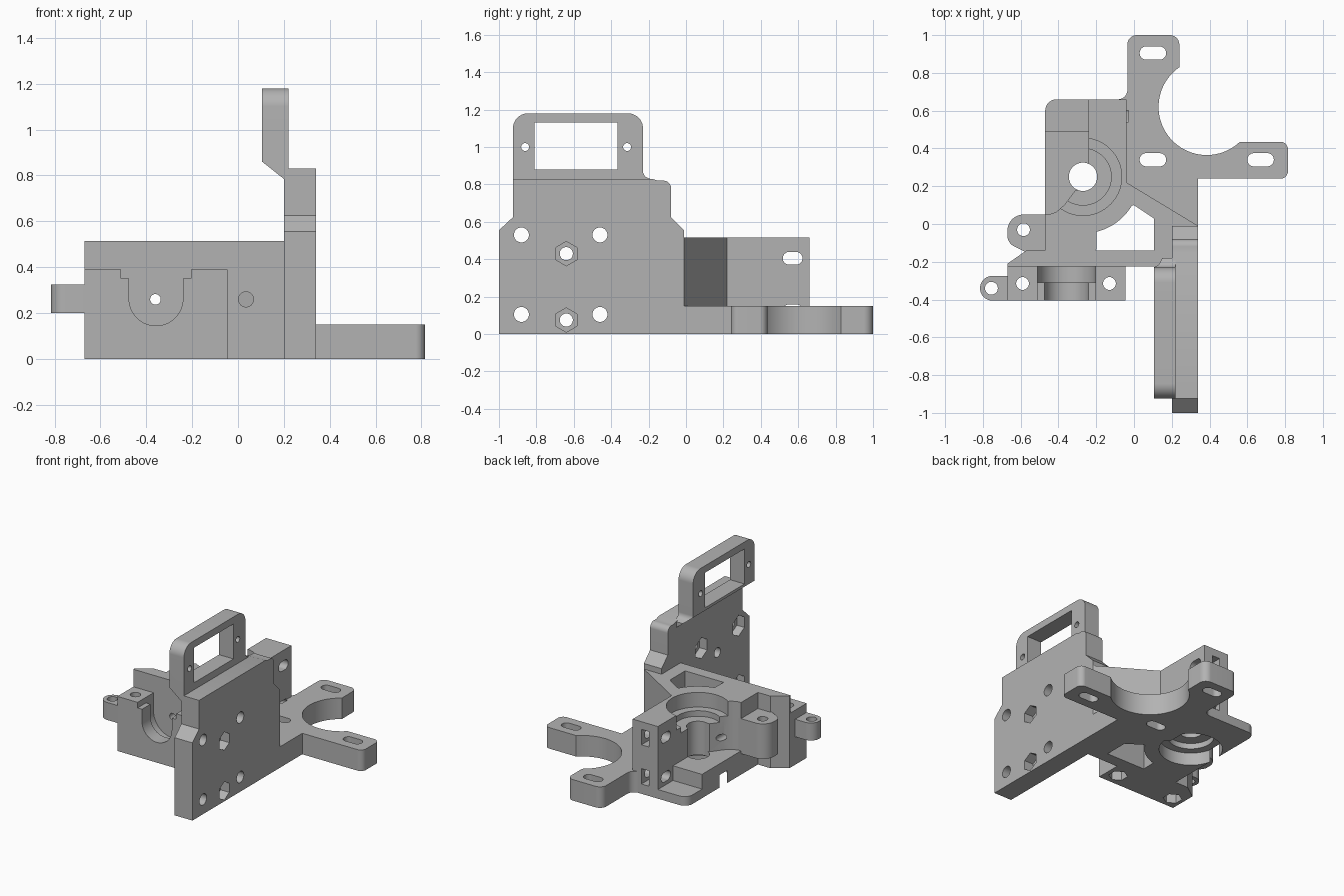
import bpy, bmesh, math
from mathutils import Vector

if "Cube" in bpy.data.objects:
    bpy.data.objects.remove(bpy.data.objects["Cube"])

grey = bpy.data.materials.new("plain grey")
grey.use_nodes = True
colour = (0.45, 0.45, 0.45, 1)
grey.diffuse_color = colour
grey.node_tree.nodes["Principled BSDF"].inputs["Base Color"].default_value = colour


def outline(points, steps=12):
    """Polygon whose corners may carry a fillet radius as third value."""
    result = []
    for i, point in enumerate(points):
        p = Vector(point[:2])
        if len(point) == 2:
            result.append(p)
            continue
        r = point[2]
        a = (Vector(points[i - 1][:2]) - p).normalized()
        b = (Vector(points[(i + 1) % len(points)][:2]) - p).normalized()
        half = a.angle(b) / 2
        centre = p + (a + b).normalized() * r / math.sin(half)
        start = p + a * r / math.tan(half) - centre
        end = p + b * r / math.tan(half) - centre
        for k in range(steps + 1):
            result.append(centre + start.lerp(end, k / steps).normalized() * r)
    return result


def arc(cx, cy, r, start, end, steps):
    angles = [math.radians(start + (end - start) * k / steps) for k in range(steps + 1)]
    return [(cx + r * math.cos(t), cy + r * math.sin(t)) for t in angles]


def prism(name, points, axis, low, high):
    """Extrude an outline along an axis; x uses (y, z), y uses (x, z), z uses (x, y)."""
    place = {"x": lambda p, w: (w, p[0], p[1]),
             "y": lambda p, w: (p[0], w, p[1]),
             "z": lambda p, w: (p[0], p[1], w)}[axis]
    bm = bmesh.new()
    pts = outline(points)
    bottom = [bm.verts.new(place(p, low)) for p in pts]
    top = [bm.verts.new(place(p, high)) for p in pts]
    bm.faces.new(bottom)
    bm.faces.new(top)
    for i in range(len(pts)):
        j = (i + 1) % len(pts)
        bm.faces.new((bottom[i], bottom[j], top[j], top[i]))
    bmesh.ops.recalc_face_normals(bm, faces=bm.faces)
    mesh = bpy.data.meshes.new(name)
    bm.to_mesh(mesh)
    bm.free()
    mesh.materials.append(grey)
    obj = bpy.data.objects.new(name, mesh)
    bpy.context.collection.objects.link(obj)
    return obj


def hole(axis, u, v, r, low, high, sides=32):
    turn = 90 if sides == 6 else 0
    return prism("cutter", arc(u, v, r, turn, turn + 360, sides)[:-1], axis, low, high)


def box(axis, u0, u1, v0, v1, low, high, r=None):
    corners = [(u0, v0), (u1, v0), (u1, v1), (u0, v1)]
    if r:
        corners = [c + (r,) for c in corners]
    return prism("cutter", corners, axis, low, high)


def slot(axis, u, v, length, width, low, high):
    return box(axis, u - length / 2, u + length / 2, v - width / 2, v + width / 2,
               low, high, width * 0.49)


def cut(obj, cutters):
    for cutter in cutters:
        mod = obj.modifiers.new("cut", "BOOLEAN")
        mod.operation, mod.solver, mod.object = "DIFFERENCE", "EXACT", cutter
        graph = bpy.context.evaluated_depsgraph_get()
        mesh = bpy.data.meshes.new_from_object(obj.evaluated_get(graph))
        obj.modifiers.clear()
        obj.data = mesh
        bpy.data.objects.remove(cutter)


# Tall side plate with bolt holes and nut traps
plate = prism("side_plate", [(-1, 0), (-.01, 0), (-.01, .555), (-.08, .625), (-.08, .82, .04),
                             (-.15, .82), (-.18, .83), (-.925, .83), (-.925, .625), (-1, .555)],
              "x", .2, .34)
cutters = []
for z in (.53, .105):
    for y in (-.88, -.46):
        cutters += [hole("x", y, z, .04, .1, .4), hole("x", y, z, .075, .1, .26, 6)]
for z in (.43, .075):
    cutters += [hole("x", -.64, z, .035, .1, .4), hole("x", -.64, z, .065, .27, .4, 6)]
cut(plate, cutters)

# Upright rectangular frame with a sloping underside
frame = prism("upright_frame", [(-.925, .78), (-.18, .78), (-.18, .825), (-.23, .845, .04),
                                (-.23, 1.18, .08), (-.925, 1.18, .08)], "x", .105, .22)
cut(frame, [box("x", -.81, -.365, .88, 1.13, 0, .4),
            hole("x", -.86, 1, .021, 0, .4), hole("x", -.315, 1, .021, 0, .4),
            prism("cutter", [(.05, .904), (.2, .785), (.2, .7), (.05, .7)], "y", -1.1, .1)])

# Motor mount with two arms around a large round opening
mount = prism("motor_mount",
              [(.34, -.01), (.34, .24), (.815, .24, .04), (.815, .435, .04), (.56, .435)]
              + arc(.385, .62, .255, -46, -235, 40)
              + [(.24, .83), (.24, 1, .05), (-.035, 1, .05), (-.035, .66, .05),
                 (-.1, .66), (-.1, .25), (-.04, .21)], "z", 0, .15)
cut(mount, [slot("z", x, y, .14, .07, -.1, .3) for x, y in ((.1, .905), (.1, .34), (.67, .34))]
    + [slot("x", .57, .12, .1, .065, -.3, -.03)])

# Main body with bearing seat, open side and through window
body = prism("main_body",
             [(.2, -.225), (.2, -.01), (.34, -.01), (-.04, .22), (-.04, .66), (-.47, .66, .06),
              (-.47, -.14), (-.57, -.14), (-.67, -.21), (-.67, -.225)], "z", 0, .515)
gx, gy = -.27, .25
open_side = [(-.6, .05), (-.45, .05), (-.41, .065), (-.37, .1), (-.31, .18), (-.24, .18)]
cutters = [
    prism("cutter", open_side + [(-.24, .8), (-.6, .8)], "z", .17, .7),
    box("z", -.6, -.24, .49, .8, .065, .7),
    hole("z", gx, gy, .205, .41, .7, 64),
    hole("z", gx, gy, .15, .37, .7, 48),
    hole("z", gx, gy, .075, -.1, .7, 40),
    hole("z", gx, gy, .205, -.1, .09, 64),
    hole("z", gx, gy, .15, -.1, .13, 48),
    prism("cutter", [(-.2, -.14), (.105, -.14), (.105, .03), (.0, .1)]
          + arc(gx, gy, .3, -31, -76, 16), "z", -.1, .7),
    hole("y", -.36, .26, .023, -.4, .4),
    hole("y", .035, .26, .033, -.4, -.1),
]
for z in (.405, .125):
    cutters += [slot("x", .57, z, .105, .068, -.4, .1),
                box("y", -.17, -.11, z - .055, z + .055, .52, .8)]
cut(body, cutters)

# Front clamp block with stepped cradle and vertical bolt holes
clamp = prism("clamp_block", [(-.67, 0), (-.045, 0), (-.045, .39), (-.67, .39)],
              "y", -.405, -.225)
cutters = [
    prism("cutter", [(-.475, .145, .117), (-.24, .145, .117), (-.24, .5), (-.475, .5)],
          "y", -.5, -.2),
    prism("cutter", [(-.51, .107, .152), (-.205, .107, .152), (-.205, .5), (-.51, .5)],
          "y", -.31, -.2),
    box("y", -.51, -.205, .35, .5, -.5, -.2),
]
for x in (-.59, -.13):
    cutters += [hole("z", x, -.315, .034, -.1, .6), hole("z", x, -.315, .062, -.1, .08, 6)]
cut(clamp, cutters)

# Two hinge lugs on the open side
rear_lug = prism("rear_lug", [(-.45, .05), (-.67, .05, .085), (-.67, -.1, .06),
                              (-.57, -.15), (-.45, -.15)], "z", .15, .4)
cut(rear_lug, [hole("z", -.585, -.03, .034, 0, .7)])
front_lug = prism("front_lug", [(-.66, -.275), (-.815, -.275, .064), (-.815, -.405, .064),
                                (-.66, -.405)], "z", .2, .325)
cut(front_lug, [hole("z", -.755, -.34, .034, 0, .7)])

# Smooth the round walls and keep the edges sharp
parts = [plate, frame, mount, body, clamp, rear_lug, front_lug]
bpy.ops.object.select_all(action="DESELECT")
for part in parts:
    part.select_set(True)
bpy.context.view_layer.objects.active = body
bpy.ops.object.shade_smooth_by_angle(angle=math.radians(30))
